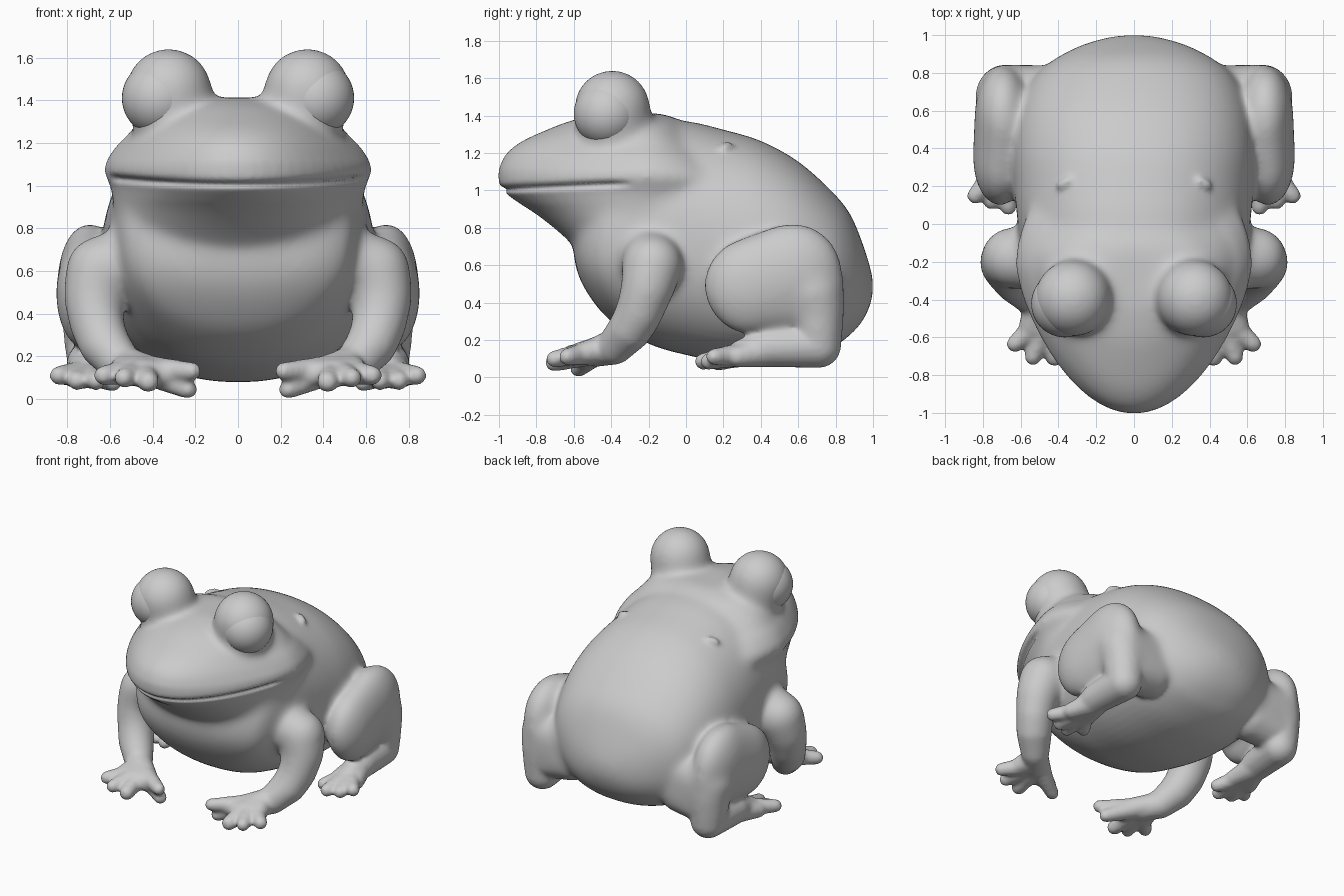
import bpy, bmesh, math
from mathutils import Vector

if "Cube" in bpy.data.objects:
    bpy.data.objects.remove(bpy.data.objects["Cube"])

bm = bmesh.new()


def spow(v, p):
    return math.copysign(abs(v) ** p, v)


def resample(rows, steps=6):
    """Smooth curve through the rows of a section table."""
    out = []
    for i in range(len(rows) - 1):
        p = [Vector(rows[min(max(i + k, 0), len(rows) - 1)]) for k in (-1, 0, 1, 2)]
        for s in range(steps):
            t = s / steps
            out.append(0.5 * (2 * p[1] + (p[2] - p[0]) * t
                              + (2 * p[0] - 5 * p[1] + 4 * p[2] - p[3]) * t * t
                              + (3 * p[1] - p[0] - 3 * p[2] + p[3]) * t ** 3))
    return out + [Vector(rows[-1])]


def loft(rings):
    loops = [[bm.verts.new(c) for c in r] for r in rings]
    n = len(loops[0])
    for a, b in zip(loops, loops[1:]):
        for i in range(n):
            bm.faces.new((a[i], a[(i + 1) % n], b[(i + 1) % n], b[i]))
    bm.faces.new(loops[0][::-1])
    bm.faces.new(loops[-1])


# evenly spread unit directions
DIRS = []
for k in range(200):
    z = 1 - (2 * k + 1) / 200
    r = math.sqrt(1 - z * z)
    DIRS.append(Vector((r * math.cos(k * 2.39996), r * math.sin(k * 2.39996), z)))


def hull(side, *balls, flat=1):
    """Convex skin around balls (x, y, z, radius); side mirrors x, flat squashes x."""
    vs = [bm.verts.new((side * (b[0] + d.x * b[3] * flat), b[1] + d.y * b[3], b[2] + d.z * b[3]))
          for b in balls for d in DIRS]
    bmesh.ops.convex_hull(bm, input=vs)
    bmesh.ops.delete(bm, geom=[v for v in vs if v.is_valid and not v.link_faces], context='VERTS')


def chain(side, *balls):
    for a, b in zip(balls, balls[1:]):
        hull(side, a, b)


ANG = [2 * math.pi * i / 64 for i in range(64)]

# torso: y, bottom z, top z, half width
torso = [(-.60, .64, .74, .14), (-.57, .53, .86, .34), (-.5, .41, 1.0, .48), (-.4, .30, 1.2, .545),
         (-.2, .18, 1.36, .59), (0, .12, 1.37, .615), (.2, .085, 1.325, .635),
         (.4, .08, 1.265, .64), (.6, .10, 1.155, .61), (.78, .16, .995, .53),
         (.88, .23, .87, .41), (.95, .31, .70, .27), (.99, .40, .57, .13), (1.002, .47, .51, .03)]


def torso_ring(y, lo, hi, hw):
    ring = []
    for a in ANG:
        c, s = math.cos(a), math.sin(a)
        p = .84 if s < 0 else .94
        ring.append((hw * spow(c, .9), y, (lo + hi) / 2 + (hi - lo) / 2 * spow(s, p)))
    return ring


loft([torso_ring(*r) for r in resample(torso)])

# head: z, front y, half width
head = [(.50, -.47, .46), (.60, -.54, .52), (.68, -.585, .55), (.755, -.655, .57), (.86, -.785, .58),
        (.93, -.89, .59), (.985, -.965, .603), (1.03, -.998, .63), (1.08, -1.003, .625),
        (1.13, -.998, .595), (1.19, -.97, .555), (1.257, -.89, .505), (1.32, -.755, .44),
        (1.375, -.61, .34), (1.412, -.44, .16)]


def head_ring(z, yf, hw):
    ring = []
    point = .85 + .7 * min(1, max(0, (z - .66) / .32))    # blunt throat, tapered snout
    back = 1.05 - .5 * min(1, max(0, (z - 1.0) / .3))
    for a in ANG:
        c, s = math.cos(a), math.sin(a)
        x = hw * c
        y = -.22 + (.22 + yf) * abs(s) ** point if s < 0 else -.22 + back * hw * s
        ring.append((x, y, z + (.025 * (x / .6) ** 2 if z < 1.2 else 0)))
    return ring


loft([head_ring(*r) for r in resample(head)])

for s in (1, -1):
    # eye sockets
    hull(s, (.325, -.395, 1.44, .206), (.29, -.37, 1.28, .2))
    # small bumps on the back
    hull(s, (.35, .225, 1.235, .028), (.385, .205, 1.22, .028))

    # arm
    chain(s, (.48, -.19, .66, .16), (.645, -.18, .60, .165), (.675, -.205, .48, .145),
          (.665, -.245, .36, .13), (.625, -.30, .26, .12), (.55, -.38, .165, .097),
          (.46, -.48, .135, .08))
    # fingers
    for tip in [(.63, -.635, .11, .046), (.535, -.705, .098, .045), (.42, -.705, .08, .05),
                (.215, -.62, .13, .043), (.235, -.575, .045, .045)]:
        chain(s, (.45, -.47, .14, .07), tip)
    # palm
    hull(s, (.55, -.54, .13, .06), (.45, -.57, .125, .062), (.33, -.55, .115, .062),
         (.5, -.42, .155, .08))

    # thigh, with the fold joining it to the rump
    hull(s, (.71, .35, .49, .258), (.695, .57, .56, .268), (.69, .61, .49, .24), flat=.56)
    hull(s, (.50, .66, .46, .18), (.68, .68, .45, .165), (.66, .70, .28, .135), (.45, .68, .33, .16))
    # shin and foot
    chain(s, (.68, .70, .38, .15), (.68, .71, .17, .12), (.70, .45, .16, .105), (.71, .30, .13, .075))
    hull(s, (.78, .27, .11, .055), (.64, .27, .11, .055), (.69, .45, .14, .085))
    # toes
    for tip in [(.84, .15, .11, .045), (.755, .12, .085, .045), (.665, .09, .085, .045),
                (.585, .17, .08, .045)]:
        chain(s, (.70, .32, .125, .065), tip)

# fuse the parts into one smooth skin
mesh = bpy.data.meshes.new("frog_skin")
bm.to_mesh(mesh)
bm.free()
skin = bpy.data.objects.new("frog_skin", mesh)
bpy.context.collection.objects.link(skin)
bpy.context.view_layer.objects.active = skin
skin.select_set(True)


def apply(kind, **settings):
    m = skin.modifiers.new("step", kind)
    for k, v in settings.items():
        setattr(m, k, v)
    bpy.ops.object.modifier_apply(modifier=m.name)


apply('REMESH', mode='VOXEL', voxel_size=.014)

# broad blending of the big joints, away from hands, feet, mouth and bumps
group = skin.vertex_groups.new(name="joints")
for v in skin.data.vertices:
    x, y, z = v.co
    bump = (Vector((abs(x), y, z)) - Vector((.37, .215, 1.24))).length < .07
    w = min(1, max(0, (z - .24) / .1))
    if y < -.25 and .92 < z < 1.12:
        w *= max(0, (y + .4) / .15)
    if w > 0 and not bump:
        group.add([v.index], w, 'REPLACE')
apply('SMOOTH', factor=.5, iterations=60, vertex_group="joints")
apply('SMOOTH', factor=.5, iterations=9)

# mouth groove pressed into the skin, fading at the corners
push = []
for v in skin.data.vertices:
    x, y, z = v.co
    if y < -.28 and .9 < z < 1.15:
        zm = 1.005 + .03 * (x / .6) ** 2
        fade = min(1, (-.28 - y) / .12)
        push.append((v, v.normal.copy(), .028 * fade * math.exp(-((z - zm) / .015) ** 2)))
for v, n, d in push:
    v.co -= Vector((n.x, n.y, 0)) * d
bpy.ops.object.shade_smooth()

# eyeballs, peeking out of the sockets towards the outer front
for s, side in ((1, "left"), (-1, "right")):
    bpy.ops.mesh.primitive_uv_sphere_add(segments=48, ring_count=24, radius=.178,
                                         location=(s * .366, -.422, 1.41))
    bpy.context.object.name = "eyeball_" + side
    bpy.ops.object.shade_smooth()
